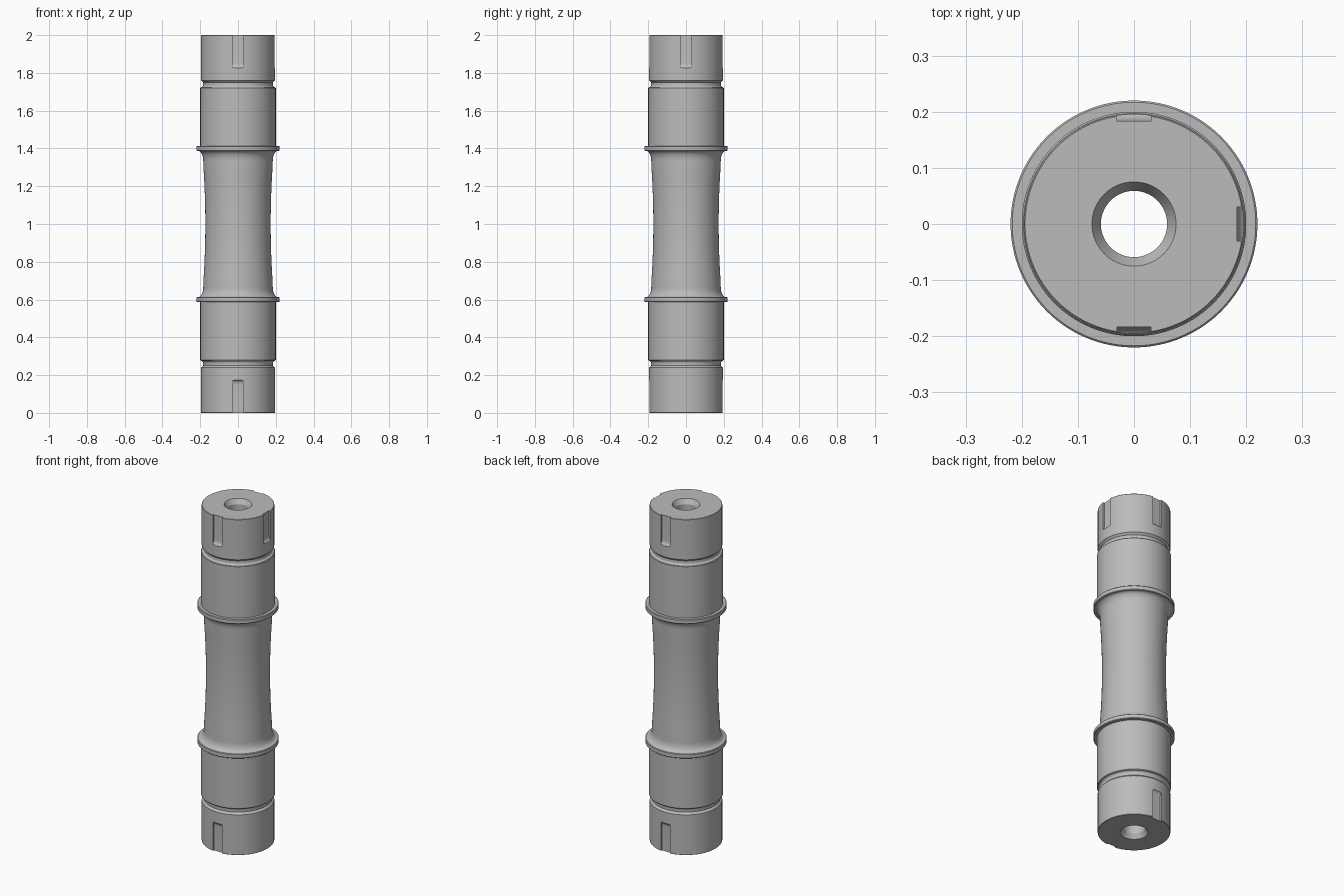
import bpy, bmesh
from math import sin, cos, pi, radians
from mathutils import Matrix, Vector

cube = bpy.data.objects.get("Cube")
if cube:
    bpy.data.objects.remove(cube, do_unlink=True)

steel = bpy.data.materials.new("grey steel")
steel.use_nodes = True
GREY = (0.5, 0.5, 0.5, 1)
steel.diffuse_color = GREY
steel.node_tree.nodes["Principled BSDF"].inputs["Base Color"].default_value = GREY

SEGMENTS = 128
MID = 1.0


def finish(bm, name):
    bmesh.ops.recalc_face_normals(bm, faces=bm.faces)
    mesh = bpy.data.meshes.new(name)
    bm.to_mesh(mesh)
    bm.free()
    mesh.materials.append(steel)
    obj = bpy.data.objects.new(name, mesh)
    bpy.context.collection.objects.link(obj)
    return obj


def arc(cr, cz, rr, rz, a0, a1, n=8):
    """Points (radius, height) along an elliptical arc."""
    angles = [radians(a0 + (a1 - a0) * i / n) for i in range(n + 1)]
    return [(cr + rr * cos(a), cz + rz * sin(a)) for a in angles]


def lathe(profile, name):
    """Closed ring profile turned about the z axis."""
    bm = bmesh.new()
    rings = []
    for i in range(SEGMENTS):
        a = 2 * pi * i / SEGMENTS
        rings.append([bm.verts.new((r * cos(a), r * sin(a), z)) for r, z in profile])
    n = len(profile)
    for i in range(SEGMENTS):
        a, b = rings[i], rings[(i + 1) % SEGMENTS]
        for j in range(n):
            k = (j + 1) % n
            bm.faces.new((a[j], b[j], b[k], a[k]))
    return finish(bm, name)


# Upper half of the outline, from the waist up to the end and into the bore
waist = [(0.173 + 0.010 * (i / 8) ** 2, MID + 0.3 * i / 8) for i in range(9)]
half = waist
half += arc(0.212, 1.335, 0.028, 0.052, 180, 90)                   # flange fillet
half += [(0.217, 1.387), (0.22, 1.390), (0.22, 1.411), (0.217, 1.414), (0.2, 1.414)]
half += [(0.2, 1.720), (0.197, 1.724)]                             # bearing seat
half += arc(0.197, 1.736, 0.012, 0.012, 270, 180, 5)               # groove
half += [(0.185, 1.749), (0.196, 1.760)]
half += [(0.196, 1.998), (0.194, 2.0)]                             # slotted end
half += [(0.075, 2.0), (0.059, 1.972)]                             # countersunk bore
lower = [(r, 2 * MID - z) for r, z in reversed(half[1:])]
shaft = lathe(lower + half, "shaft")


def slot_cutter(angle, bottom):
    """Keyway shape: flat floor with a curved run-out at its inner end."""
    outline = [(0.24, 2.05), (0.184, 2.05)]
    outline += arc(0.214, 1.850, 0.030, 0.030, 180, 270)
    outline += [(0.24, 1.820)]
    bm = bmesh.new()
    face = bm.faces.new([bm.verts.new((r, -0.03, z)) for r, z in outline])
    ext = bmesh.ops.extrude_face_region(bm, geom=[face])
    moved = [v for v in ext["geom"] if isinstance(v, bmesh.types.BMVert)]
    bmesh.ops.translate(bm, verts=moved, vec=Vector((0, 0.06, 0)))
    if bottom:
        for v in bm.verts:
            v.co.z = 2 * MID - v.co.z
    bm.transform(Matrix.Rotation(radians(angle), 4, "Z"))
    cutter = finish(bm, "slot_cutter")
    cutter.hide_render = True
    return cutter


# Three keyways at each end: front, left and back
bpy.context.view_layer.objects.active = shaft
for angle in (-90, 0, 90):
    for bottom in (False, True):
        cutter = slot_cutter(angle, bottom)
        mod = shaft.modifiers.new("keyway", "BOOLEAN")
        mod.operation = "DIFFERENCE"
        mod.solver = "EXACT"
        mod.object = cutter
        bpy.ops.object.modifier_apply(modifier=mod.name)
        bpy.data.objects.remove(cutter, do_unlink=True)

bpy.ops.object.select_all(action="DESELECT")
shaft.select_set(True)
bpy.ops.object.shade_smooth_by_angle(angle=radians(25))
